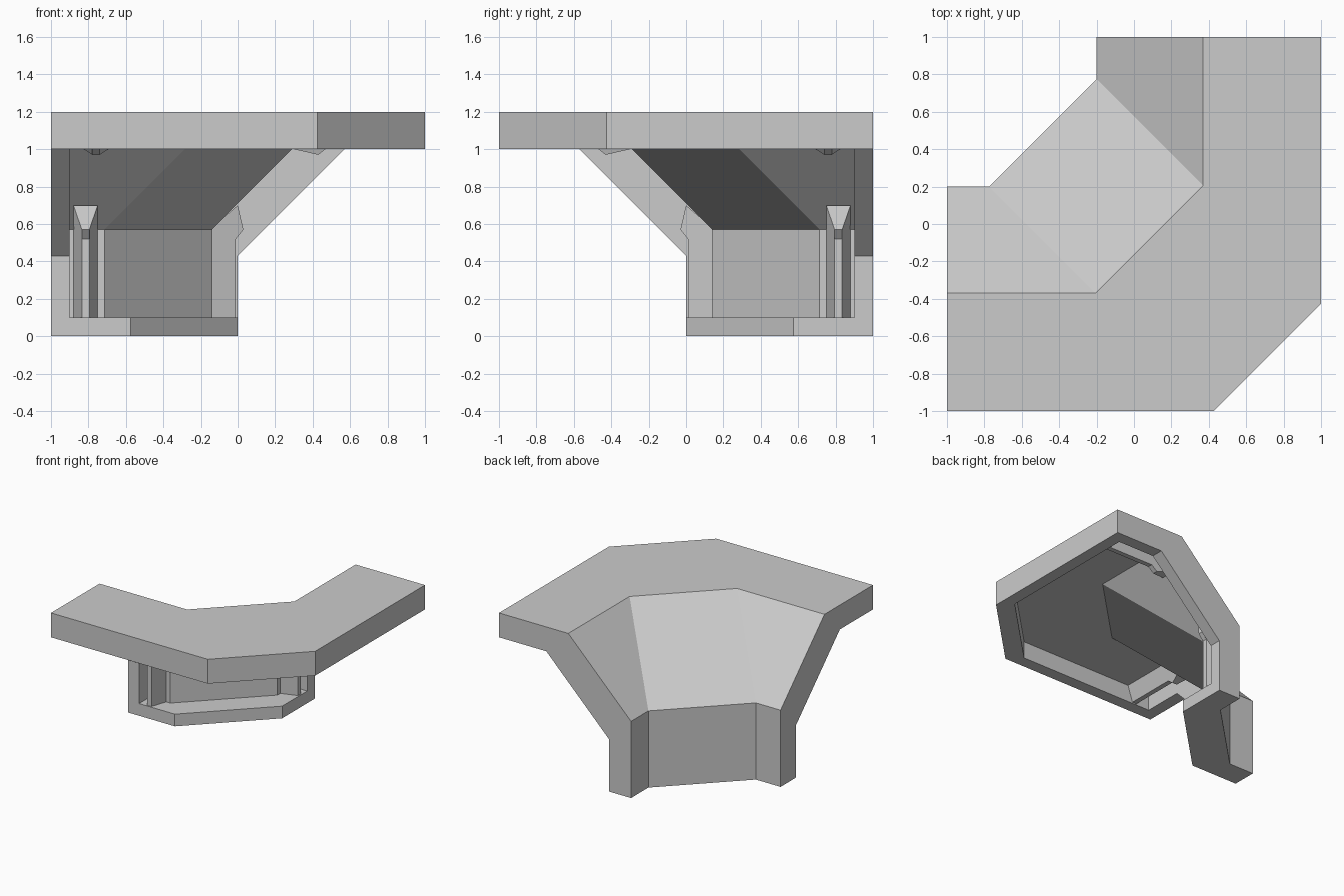
import bpy
import bmesh
from mathutils import Vector

if "Cube" in bpy.data.objects:
    bpy.data.objects.remove(bpy.data.objects["Cube"], do_unlink=True)

stone = bpy.data.materials.new("light_grey_stone")
stone.use_nodes = True
GREY = (0.6, 0.6, 0.6, 1)
stone.diffuse_color = GREY
stone.node_tree.nodes["Principled BSDF"].inputs["Base Color"].default_value = GREY

MITRE = 0.575  # where each arm turns into the diagonal panel


def swap(p):
    """Reflect a point onto the other arm of the corner."""
    return Vector((-p[1], -p[0], p[2]))


def loft(name, rings):
    """Skin a closed solid through matching rings of points."""
    bm = bmesh.new()
    loops = [[bm.verts.new(p) for p in ring] for ring in rings]
    n = len(loops[0])
    for a, b in zip(loops, loops[1:]):
        for i in range(n):
            j = (i + 1) % n
            bm.faces.new((a[i], a[j], b[j], b[i]))
    bm.faces.new(loops[0])
    bm.faces.new(loops[-1])
    bmesh.ops.recalc_face_normals(bm, faces=bm.faces)
    mesh = bpy.data.meshes.new(name)
    bm.to_mesh(mesh)
    bm.free()
    mesh.materials.append(stone)
    obj = bpy.data.objects.new(name, mesh)
    bpy.context.collection.objects.link(obj)
    return obj


def corner_sweep(name, profile, end):
    """Sweep an (outward, height) profile along arm, diagonal and arm."""
    tip = [Vector((u, end, z)) for u, z in profile]
    bend = [Vector((u, MITRE - u, z)) for u, z in profile]
    return loft(name, [tip, bend, [swap(p) for p in bend], [swap(p) for p in tip]])


# Flared shell with its ledge
shell = corner_sweep("corner_shell", [
    (-0.2, 0), (0, 0), (0, 0.43), (0.57, 1), (1, 1), (1, 1.2),
    (0.37, 1.2), (-0.2, 0.63)], 1)

# Hollow on the underside
hollow = corner_sweep("hollow_cutter", [
    (-0.14, 0.1), (0.9, 0.1), (0.9, 1.14), (0.43, 1.14), (-0.14, 0.57)], 0.9)
hollow.hide_render = True
cut = shell.modifiers.new("hollow", 'BOOLEAN')
cut.operation = 'DIFFERENCE'
cut.solver = 'EXACT'
cut.object = hollow
bpy.context.view_layer.objects.active = shell
bpy.ops.object.modifier_apply(modifier=cut.name)
bpy.data.objects.remove(hollow, do_unlink=True)

# Tapered ribs: wide root on the shell, narrow free edge
root = [(-0.145, 0.095), (-0.145, 0.575), (0, 0.7)]
edge = [(0.03, 0.57), (-0.01, 0.52), (-0.01, 0.095)]


def rib(name, centre, place):
    def side(s):
        pts = [(u, centre + s * 0.065, z) for u, z in root]
        pts += [(u, centre + s * 0.02, z) for u, z in edge]
        return [place(p) for p in pts]
    loft(name, [side(-1), side(1)])


def ceiling(p):
    """Turn a wall rib into the matching rib under the ledge."""
    return Vector((1 - p[2], p[1], 1 - p[0]))


rib("left_wall_rib", 0.815, Vector)
rib("right_wall_rib", 0.815, swap)
rib("left_ceiling_rib", 0.76, ceiling)
rib("right_ceiling_rib", 0.76, lambda p: swap(ceiling(p)))
